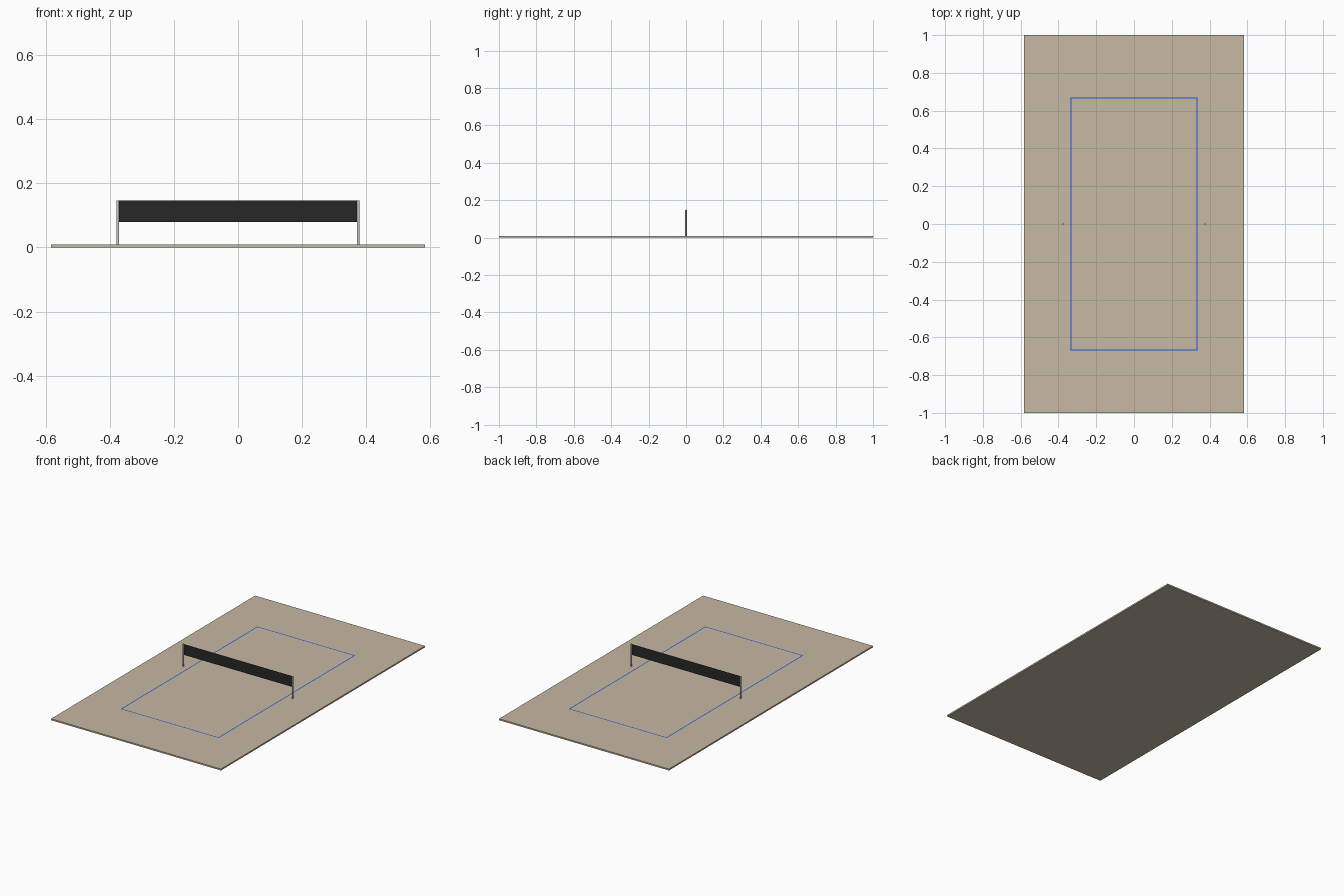
import bpy, bmesh
from math import pi

if "Cube" in bpy.data.objects:
    bpy.data.objects.remove(bpy.data.objects["Cube"])

TOP = 0.009  # sand surface height


def material(name, rgb):
    m = bpy.data.materials.new(name)
    m.diffuse_color = (*rgb, 1)
    m.use_nodes = True
    m.node_tree.nodes["Principled BSDF"].inputs["Base Color"].default_value = m.diffuse_color
    return m


def box(name, lo, hi, mat):
    bpy.ops.mesh.primitive_cube_add(size=1, location=[(a + b) / 2 for a, b in zip(lo, hi)])
    ob = bpy.context.object
    ob.name = name
    ob.scale = [b - a for a, b in zip(lo, hi)]
    bpy.ops.object.transform_apply(location=False, rotation=False, scale=True)
    ob.data.materials.append(mat)
    return ob


def flat_mesh(name, build, mat):
    me = bpy.data.meshes.new(name)
    bm = bmesh.new()
    build(bm)
    bm.to_mesh(me)
    bm.free()
    ob = bpy.data.objects.new(name, me)
    bpy.context.collection.objects.link(ob)
    me.materials.append(mat)
    return ob


sand = material("sand", (0.57, 0.48, 0.36))
blue = material("blue", (0.01, 0.1, 0.75))
black = material("black", (0.02, 0.02, 0.02))

# Sand slab
box("sand_ground", (-0.583, -1, 0), (0.583, 1, TOP), sand)


# Boundary tape: flat rectangular ring just above the sand
def tape(bm):
    corners = [(-1, -1), (1, -1), (1, 1), (-1, 1)]
    loops = [[bm.verts.new((sx * (0.3333 + d), sy * (0.6667 + d), TOP + 0.0006))
              for sx, sy in corners] for d in (0.003, -0.003)]
    outer, inner = loops
    for i in range(4):
        j = (i + 1) % 4
        bm.faces.new((outer[i], outer[j], inner[j], inner[i]))


flat_mesh("boundary_line", tape, blue)


# Net: a single upright sheet between the posts
def net(bm):
    bm.faces.new([bm.verts.new((x, 0, z)) for x, z in
                  ((-0.375, 0.08), (0.375, 0.08), (0.375, 0.147), (-0.375, 0.147))])


flat_mesh("net", net, black)

# Net posts
for side, x in (("left", -0.375), ("right", 0.375)):
    bpy.ops.mesh.primitive_cylinder_add(vertices=16, radius=0.0045, depth=0.147 - TOP,
                                        location=(x, 0, (0.147 + TOP) / 2))
    bpy.context.object.name = side + "_post"
    bpy.ops.object.shade_smooth_by_angle(angle=pi / 6)
